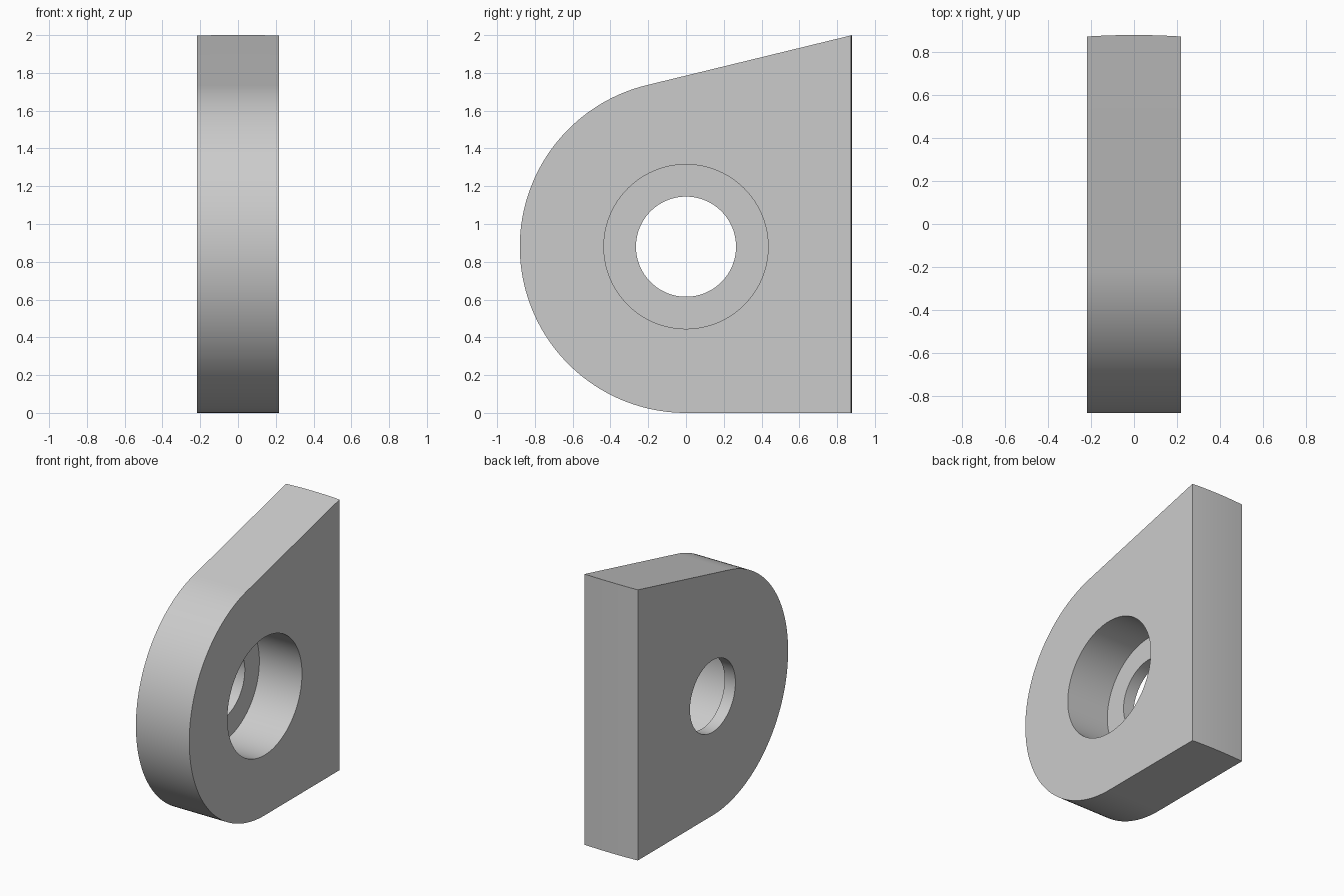
import bpy, bmesh, math

cube = bpy.data.objects.get("Cube")
if cube:
    bpy.data.objects.remove(cube, do_unlink=True)

HALF = 0.218          # half thickness along x
R = 0.88              # radius of the rounded front, centred on the bore
TOP = 2.0
BULGE = 0.007         # crown of the gently bowed back face
BORE, COUNTERBORE, STEP_X = 0.265, 0.435, -0.13

grey = bpy.data.materials.new("light grey")
grey.use_nodes = True
colour = (0.6, 0.6, 0.6, 1)
grey.diffuse_color = colour
grey.node_tree.nodes["Principled BSDF"].inputs["Base Color"].default_value = colour


def make_object(name, bm):
    bmesh.ops.recalc_face_normals(bm, faces=bm.faces)
    mesh = bpy.data.meshes.new(name)
    bm.to_mesh(mesh)
    bm.free()
    mesh.materials.append(grey)
    obj = bpy.data.objects.new(name, mesh)
    bpy.context.collection.objects.link(obj)
    return obj


def loft(bm, rings):
    """Skin closed rings of points and cap both ends."""
    loops = [[bm.verts.new(p) for p in ring] for ring in rings]
    for a, b in zip(loops, loops[1:]):
        for i in range(len(a)):
            j = (i + 1) % len(a)
            bm.faces.new((a[i], a[j], b[j], b[i]))
    bm.faces.new(loops[0])
    bm.faces.new(loops[-1])


# Plate outline: rounded front, flat bottom, sloped top tangent to the round
dy, dz = R, TOP - R
tangent = math.atan2(dz, dy) + math.acos(R / math.hypot(dy, dz))
slope = -1 / math.tan(tangent)


def outline(x, segments=80):
    back = R - BULGE * (x / HALF) ** 2
    sweep = 1.5 * math.pi - tangent
    pts = []
    for i in range(segments + 1):
        a = tangent + sweep * i / segments
        pts.append((x, R * math.cos(a), R + R * math.sin(a)))
    return pts + [(x, back, 0), (x, back, TOP - slope * (R - back))]


bm = bmesh.new()
SLICES = 12
loft(bm, [outline(HALF * (2 * i / SLICES - 1)) for i in range(SLICES + 1)])
plate = make_object("bracket_plate", bm)


# Stepped bore: narrow on the right side, wide on the left
def circle(x, radius, segments=96):
    angles = [2 * math.pi * i / segments for i in range(segments)]
    return [(x, radius * math.cos(a), R + radius * math.sin(a)) for a in angles]


bm = bmesh.new()
loft(bm, [circle(-0.4, BORE), circle(STEP_X, BORE),
          circle(STEP_X, COUNTERBORE), circle(0.4, COUNTERBORE)])
cutter = make_object("bore_cutter", bm)
cutter.hide_render = True

cut = plate.modifiers.new("bore", 'BOOLEAN')
cut.operation = 'DIFFERENCE'
cut.solver = 'EXACT'
cut.object = cutter
bpy.ops.object.select_all(action='DESELECT')
bpy.context.view_layer.objects.active = plate
plate.select_set(True)
bpy.ops.object.modifier_apply(modifier=cut.name)
bpy.data.objects.remove(cutter, do_unlink=True)

bpy.ops.object.shade_smooth_by_angle(angle=math.radians(30))
